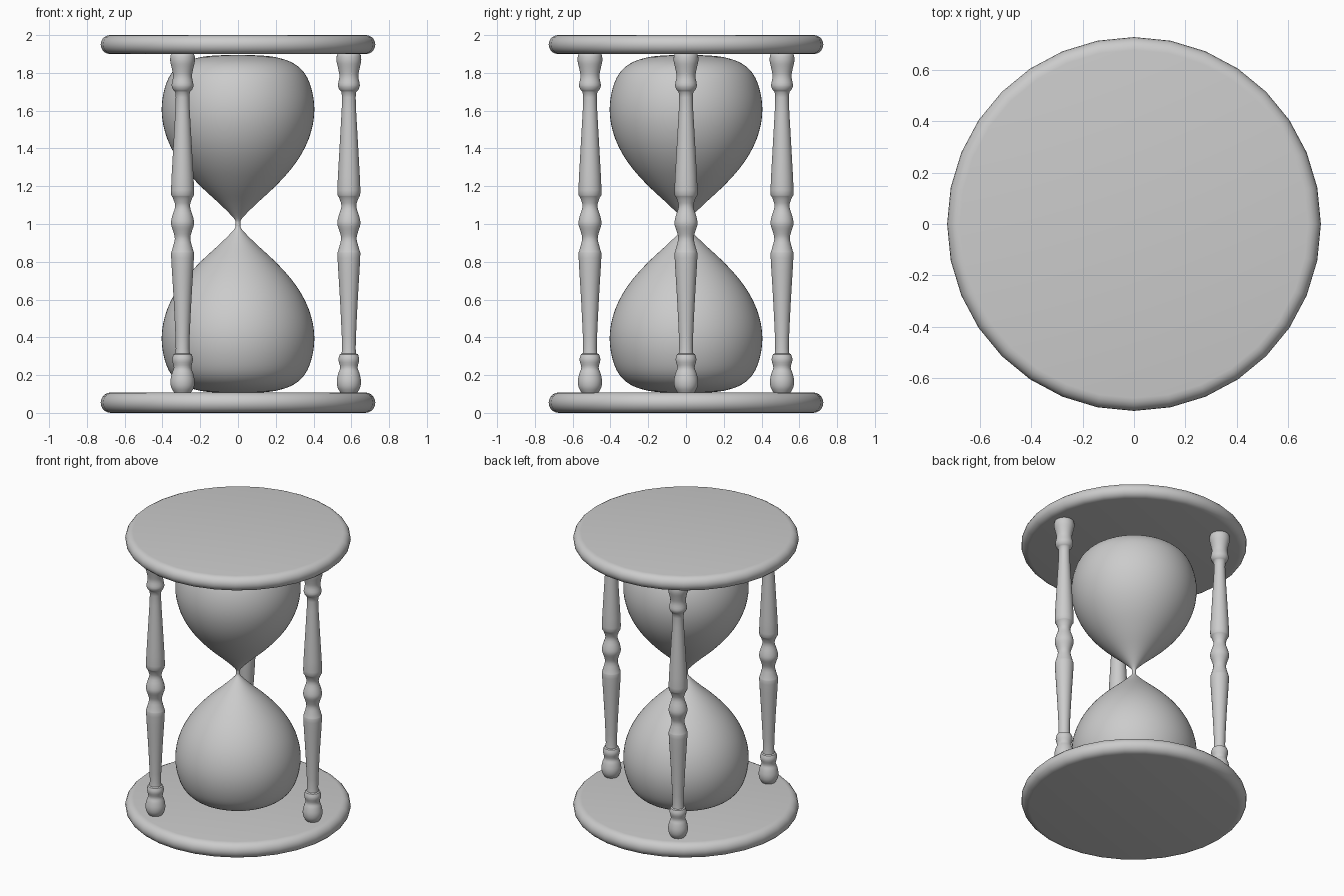
import bpy, math

if "Cube" in bpy.data.objects:
    bpy.data.objects.remove(bpy.data.objects["Cube"])


def smooth_profile(pts, steps):
    """Catmull-Rom interpolation of (radius, z) points."""
    out = []
    p = [pts[0]] + pts + [pts[-1]]
    for i in range(1, len(p) - 2):
        a, b, c, d = p[i - 1:i + 3]
        for s in range(steps):
            t = s / steps
            out.append(tuple(0.5 * (2 * b[k] + (c[k] - a[k]) * t
                       + (2 * a[k] - 5 * b[k] + 4 * c[k] - d[k]) * t * t
                       + (3 * b[k] - a[k] - 3 * c[k] + d[k]) * t ** 3) for k in (0, 1)))
    return out + [pts[-1]]


def lathe(name, profile, sides, loc=(0, 0, 0)):
    """Spin a bottom-to-top profile about z and cap both ends."""
    verts = [(r * math.cos(2 * math.pi * j / sides), r * math.sin(2 * math.pi * j / sides), z)
             for r, z in profile for j in range(sides)]
    faces = [(i * sides + j, i * sides + (j + 1) % sides,
              (i + 1) * sides + (j + 1) % sides, (i + 1) * sides + j)
             for i in range(len(profile) - 1) for j in range(sides)]
    faces.append(tuple(reversed(range(sides))))
    faces.append(tuple(range(len(verts) - sides, len(verts))))
    me = bpy.data.meshes.new(name)
    me.from_pydata(verts, [], faces)
    ob = bpy.data.objects.new(name, me)
    ob.location = loc
    bpy.context.collection.objects.link(ob)
    bpy.ops.object.select_all(action='DESELECT')
    ob.select_set(True)
    bpy.context.view_layer.objects.active = ob
    bpy.ops.object.shade_smooth_by_angle(angle=math.radians(40))
    return ob


# Round plates with fully rounded rims
def plate(name, z0, z1):
    h = (z1 - z0) / 2
    rim = [(0.727 - h + h * math.cos(a), (z0 + z1) / 2 + h * math.sin(a))
           for a in (math.radians(-90 + 180 * i / 10) for i in range(11))]
    lathe(name, rim, 32)


plate("bottom_plate", 0.0, 0.108)
plate("top_plate", 1.9, 2.0)

# Glass: upper half profile mirrored about the neck at z = 1
upper = [(0.013, 1.0), (0.022, 1.03), (0.09, 1.1), (0.198, 1.2), (0.288, 1.3),
         (0.352, 1.4), (0.39, 1.5), (0.404, 1.6), (0.393, 1.7), (0.358, 1.79),
         (0.295, 1.85), (0.2, 1.883), (0.1, 1.893), (0.01, 1.895)]
lower = [(r, 2.0 - z) for r, z in reversed(upper[1:])]
lathe("glass_bulbs", smooth_profile(lower + upper, 4), 64)

# Three turned posts
turning = [(0.045, 0.108), (0.06, 0.135), (0.064, 0.17), (0.056, 0.21), (0.046, 0.24),
           (0.055, 0.28), (0.048, 0.31), (0.036, 0.34), (0.046, 0.58), (0.06, 0.82),
           (0.056, 0.86), (0.041, 0.92), (0.049, 0.96), (0.061, 1.0), (0.055, 1.04),
           (0.039, 1.095), (0.052, 1.14), (0.061, 1.18), (0.048, 1.43), (0.036, 1.67),
           (0.05, 1.71), (0.058, 1.735), (0.05, 1.78), (0.056, 1.82), (0.065, 1.86),
           (0.064, 1.89), (0.058, 1.901)]
for n in range(3):
    a = 2 * math.pi * n / 3
    lathe(f"post_{n + 1}", smooth_profile(turning, 3), 32,
          (0.587 * math.cos(a), 0.587 * math.sin(a), 0))
